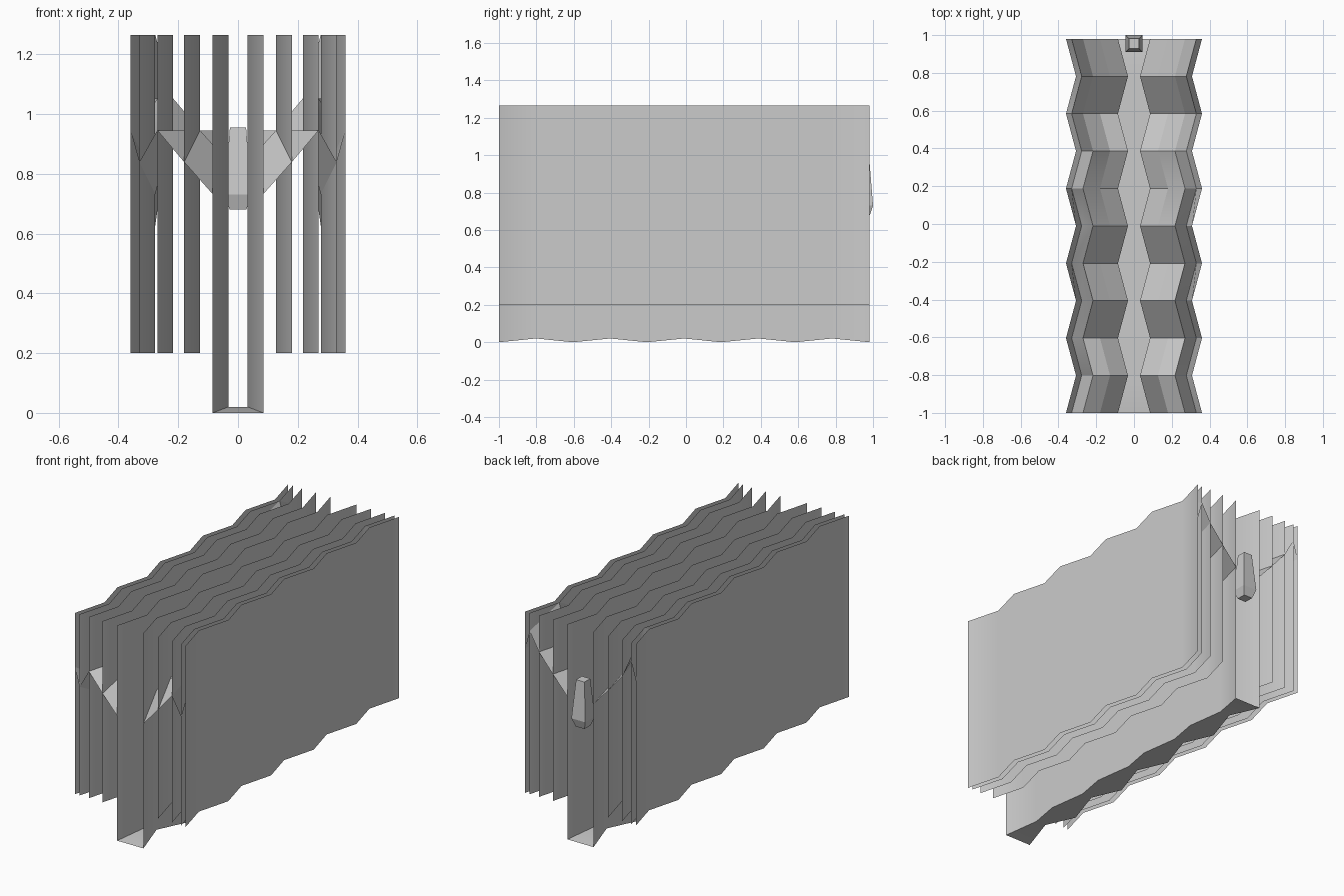
import bpy, math

if "Cube" in bpy.data.objects:
    bpy.data.objects.remove(bpy.data.objects["Cube"])

N = 11                                   # cross-sections along the length
STEP = 0.198
LEVEL = 0.1065                           # height of one ledge step
TOP, BASE = 1.265, 0.2
YS = [-1 + STEP * i for i in range(N)]

# distance from the middle of each wavy wall, and the ledge level along it
WALLS = [0.36, 0.33, 0.27, 0.18, 0.085]
LEVELS = [
    [7, 6, 7, 8, 7, 8, 7, 8, 9, 8, 8],
    [6, 5, 4, 4, 5, 6, 7, 8, 9, 10, 9],
    [7, 7, 7, 8, 7, 8, 8, 8, 7, 8, 8],
    [6, 7, 6, 7, 6, 7, 7, 7, 6, 7, 7],
    [5, 6, 5, 6, 5, 6, 6, 7, 5, 6, 6],
]


def make_object(name, verts, faces, smooth=True):
    me = bpy.data.meshes.new(name)
    me.from_pydata(verts, [], faces)
    me.update()
    ob = bpy.data.objects.new(name, me)
    bpy.context.collection.objects.link(ob)
    if smooth:
        bpy.ops.object.select_all(action='DESELECT')
        ob.select_set(True)
        bpy.context.view_layer.objects.active = ob
        bpy.ops.object.shade_smooth_by_angle(angle=math.radians(30))
    return ob


def ribbon(name, rows, mirror=True):
    """Surface through rows of points that share the same length."""
    verts = [p for row in rows for p in row]
    faces = [(r * N + i, r * N + i + 1, (r + 1) * N + i + 1, (r + 1) * N + i)
             for r in range(len(rows) - 1) for i in range(N - 1)]
    ob = make_object(name, verts, faces)
    if mirror:
        ob.modifiers.new("mirror", 'MIRROR').use_mirror_merge = False
    return ob


def wave(x, heights):
    """Zigzag row of points, every second one pulled towards the middle."""
    return [(x - 0.053 * (i % 2), YS[i], heights[i]) for i in range(N)]


# wavy walls; the innermost pair reaches down to the floor
floor_z = [0.02 * (i % 2) for i in range(N)]
shelf = [[BASE + LEVEL * k for k in row] for row in LEVELS]
for n, x in enumerate(WALLS):
    bottom = floor_z if n == 4 else [BASE] * N
    mid = [min(z, TOP - 0.002) for z in shelf[n]]
    ribbon(f"wall_{n + 1}", [wave(x, bottom), wave(x, mid), wave(x, [TOP] * N)])

# sloping ledges between neighbouring walls
for n in range(4):
    ribbon(f"ledge_{n + 1}", [wave(WALLS[n], shelf[n]), wave(WALLS[n + 1], shelf[n + 1])])

# narrow floor
right = wave(WALLS[4], floor_z)
left = [(-x, y, z) for x, y, z in right]
ribbon("floor", [left, right], mirror=False)

# tapered four-sided block at the back end
CY = 0.955
verts = [(sx * r, CY + sy * r, z)
         for z, r in ((0.68, 0.028), (0.73, 0.045), (0.955, 0.027))
         for sx, sy in ((-1, -1), (1, -1), (1, 1), (-1, 1))]
faces = [(3, 2, 1, 0), (8, 9, 10, 11)]
faces += [(4 * k + i, 4 * k + (i + 1) % 4, 4 * k + 4 + (i + 1) % 4, 4 * k + 4 + i)
          for k in range(2) for i in range(4)]
make_object("tapered_block", verts, faces, smooth=False)
